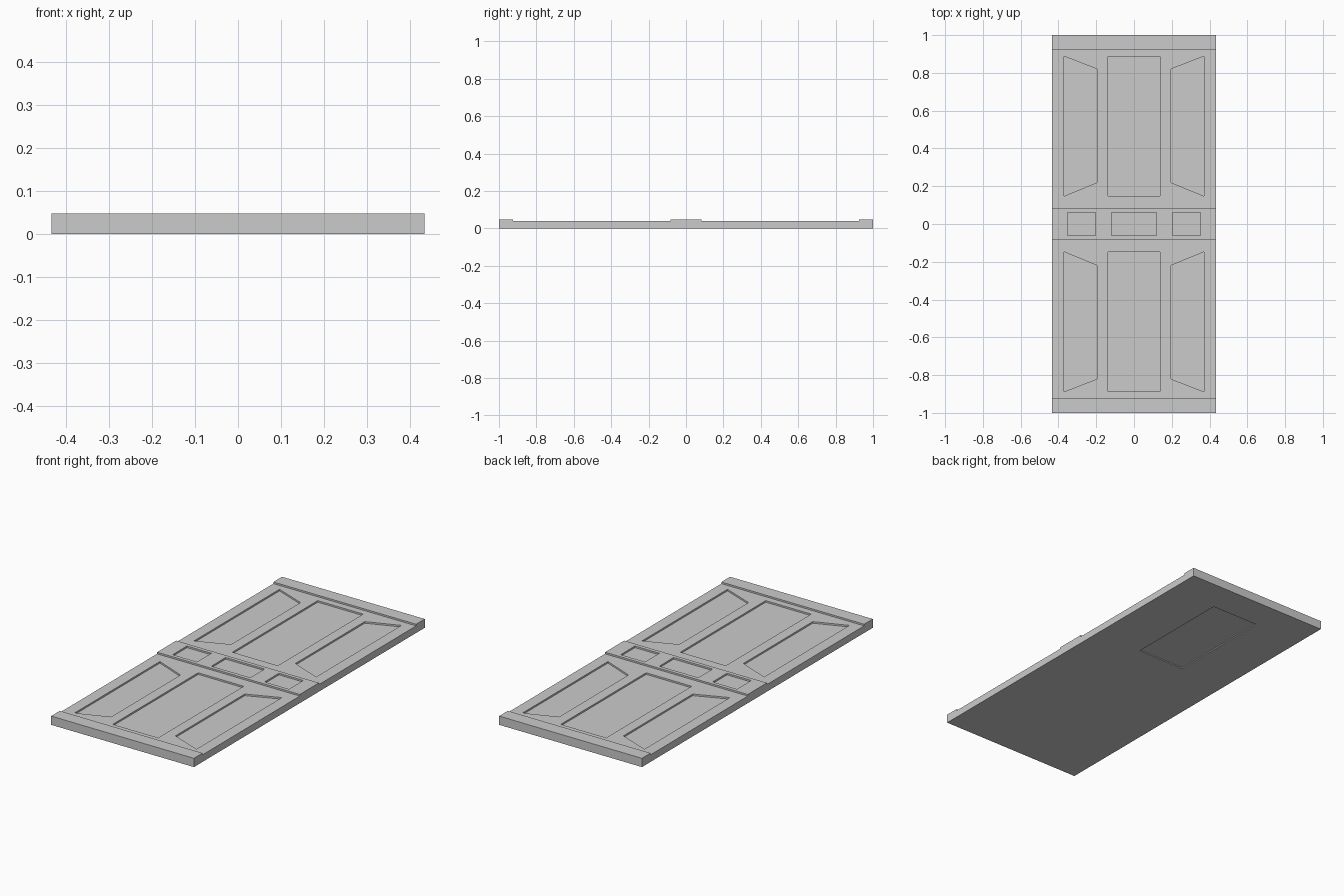
import bpy, bmesh

if "Cube" in bpy.data.objects:
    bpy.data.objects.remove(bpy.data.objects["Cube"])

W = 0.433          # half width
BASE, BAND = 0.039, 0.048
DEPTH = 0.009      # panel recess


def prism(bm, pts, vec):
    """Closed solid: polygon pts swept along vec."""
    a = [bm.verts.new(p) for p in pts]
    b = [bm.verts.new([p[i] + vec[i] for i in range(3)]) for p in pts]
    bm.faces.new(a)
    bm.faces.new(b[::-1])
    n = len(a)
    for i in range(n):
        j = (i + 1) % n
        bm.faces.new((a[j], a[i], b[i], b[j]))


def make(name, bm):
    bmesh.ops.recalc_face_normals(bm, faces=bm.faces[:])
    me = bpy.data.meshes.new(name)
    bm.to_mesh(me)
    bm.free()
    ob = bpy.data.objects.new(name, me)
    bpy.context.collection.objects.link(ob)
    return ob


# Door slab: stepped side profile with raised end rails and middle rail
half = [(0.083, BAND), (0.083, BASE), (0.925, BASE), (0.925, BAND), (1, BAND), (1, 0)]
profile = half + [(-y, z) for y, z in reversed(half)]
bm = bmesh.new()
prism(bm, [(-W, y, z) for y, z in profile], (2 * W, 0, 0))
door = make("door_slab", bm)

# Recess cutters
bm = bmesh.new()


def recess(pts, floor, height=0.05):
    prism(bm, [(x, y, floor) for x, y in pts], (0, 0, height))


def rect(x0, x1, y0, y1):
    return [(x0, y0), (x1, y0), (x1, y1), (x0, y1)]


for sy in (-1, 1):
    # tall centre panels
    recess(rect(-0.138, 0.138, 0.148 * sy, 0.888 * sy), BASE - DEPTH)
    # slanted side panels
    for sx in (-1, 1):
        side = [(0.37, 0.148), (0.37, 0.888), (0.195, 0.82), (0.195, 0.22)]
        recess([(x * sx, y * sy) for x, y in side], BASE - DEPTH)

# small middle rail panels
for x0, x1 in ((-0.353, -0.205), (-0.118, 0.118), (0.205, 0.353)):
    recess(rect(x0, x1, -0.062, 0.062), BAND - DEPTH)

# shallow recess on the underside
recess(rect(-0.145, 0.145, 0.22, 0.82), -0.05, 0.056)
cutter = make("recess_cutter", bm)
cutter.hide_render = True

mod = door.modifiers.new("panels", 'BOOLEAN')
mod.operation = 'DIFFERENCE'
mod.solver = 'EXACT'
mod.object = cutter
bpy.context.view_layer.objects.active = door
bpy.ops.object.modifier_apply(modifier=mod.name)
bpy.data.objects.remove(cutter)
